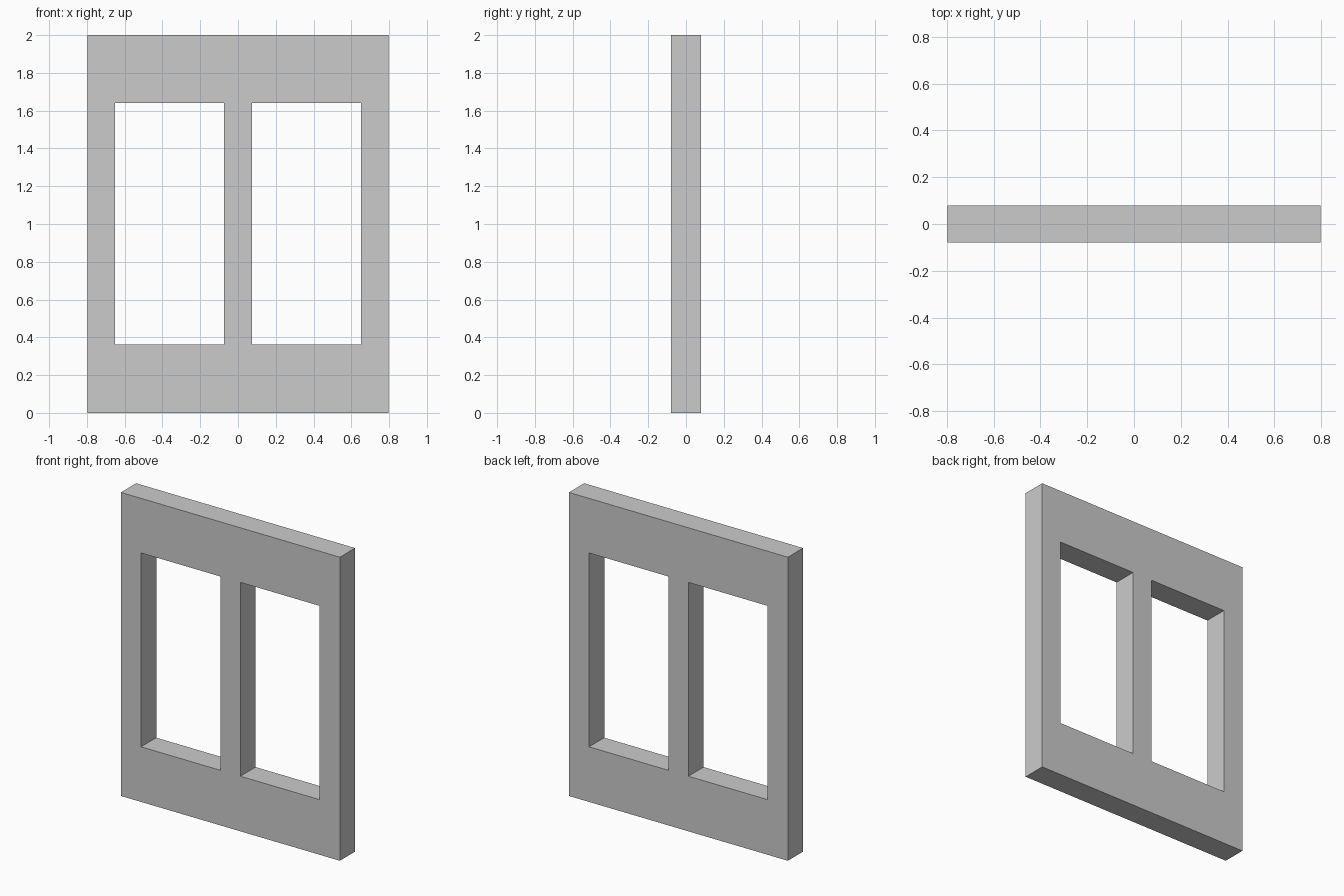
import bpy, bmesh

if "Cube" in bpy.data.objects:
    bpy.data.objects.remove(bpy.data.objects["Cube"])

# Grid lines of the panel: outer edges, window openings and centre mullion
XS = [-0.798, -0.651, -0.073, 0.073, 0.651, 0.798]
ZS = [0.0, 0.363, 1.64, 2.0]
HALF_DEPTH = 0.079
OPENINGS = {(1, 1), (3, 1)}  # cells left empty for the two windows

bm = bmesh.new()

# Front face as a grid of cells, skipping the openings
verts = {(i, k): bm.verts.new((x, -HALF_DEPTH, z))
         for i, x in enumerate(XS) for k, z in enumerate(ZS)}
for i in range(len(XS) - 1):
    for k in range(len(ZS) - 1):
        if (i, k) not in OPENINGS:
            bm.faces.new([verts[c] for c in
                          ((i, k), (i + 1, k), (i + 1, k + 1), (i, k + 1))])

# Extrude to full thickness
ext = bmesh.ops.extrude_face_region(bm, geom=bm.faces[:])
moved = [g for g in ext["geom"] if isinstance(g, bmesh.types.BMVert)]
bmesh.ops.translate(bm, verts=moved, vec=(0, 2 * HALF_DEPTH, 0))
bmesh.ops.recalc_face_normals(bm, faces=bm.faces[:])

mesh = bpy.data.meshes.new("window_wall_panel")
bm.to_mesh(mesh)
bm.free()
panel = bpy.data.objects.new("window_wall_panel", mesh)
bpy.context.collection.objects.link(panel)
